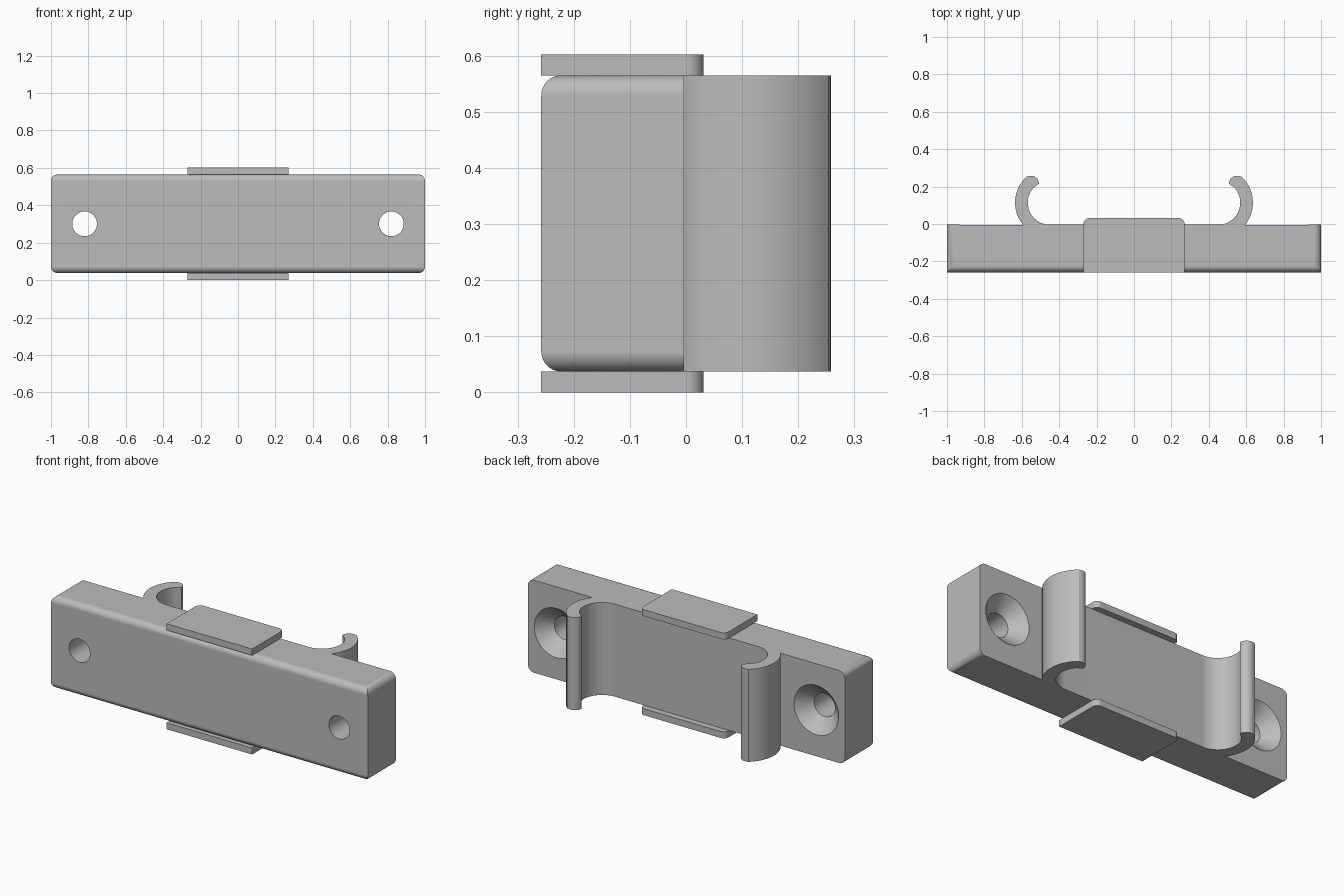
import bpy, bmesh, math
from mathutils import Matrix, Vector

if "Cube" in bpy.data.objects:
    bpy.data.objects.remove(bpy.data.objects["Cube"])

FRONT, BACK = -0.258, -0.004
LOW, HIGH, TOP = 0.037, 0.565, 0.602

grey = bpy.data.materials.new("plain grey")
grey.use_nodes = True
colour = (0.5, 0.5, 0.5, 1)
grey.diffuse_color = colour
grey.node_tree.nodes["Principled BSDF"].inputs["Base Color"].default_value = colour


def arc(cx, cy, r, start, end, steps):
    angles = [math.radians(start + (end - start) * i / steps) for i in range(steps + 1)]
    return [(cx + r * math.cos(a), cy + r * math.sin(a)) for a in angles]


def mirrored(half):
    return half + [(-x, y) for x, y in reversed(half)]


def finish(bm, name):
    bmesh.ops.recalc_face_normals(bm, faces=bm.faces)
    mesh = bpy.data.meshes.new(name)
    bm.to_mesh(mesh)
    bm.free()
    mesh.materials.append(grey)
    ob = bpy.data.objects.new(name, mesh)
    bpy.context.collection.objects.link(ob)
    return ob


def prism(outline, z0, z1):
    bm = bmesh.new()
    face = bm.faces.new([bm.verts.new((x, y, z0)) for x, y in outline])
    new = bmesh.ops.extrude_face_region(bm, geom=[face])["geom"]
    bmesh.ops.translate(bm, vec=(0, 0, z1 - z0),
                        verts=[v for v in new if isinstance(v, bmesh.types.BMVert)])
    return bm


def combine(target, other, operation):
    mod = target.modifiers.new(other.name, "BOOLEAN")
    mod.operation, mod.solver, mod.object = operation, "EXACT", other
    bpy.context.view_layer.objects.active = target
    bpy.ops.object.modifier_apply(modifier=mod.name)
    bpy.data.objects.remove(other)


# Block with two hooked clips, drawn as one outline
half = [(1, FRONT), (1, BACK)]
half += arc(0.45, 0.114, 0.186, -39.4, 49, 20)      # outside of clip
half += arc(0.55, 0.216, 0.042, 70, 180, 10)        # rounded tip
half += arc(0.45, 0.114, 0.118, 41.5, -90, 28)      # inside of clip
bm = prism(mirrored(half), LOW, HIGH)
corners = [e for e in bm.edges
           if all(abs(v.co.x) > 0.99 for v in e.verts)
           and abs(e.verts[0].co.z - e.verts[1].co.z) < 0.01]
bmesh.ops.bevel(bm, geom=corners, offset=0.036, segments=8, profile=0.5, affect="EDGES")
bracket = finish(bm, "clip_bracket")

# Guide tabs above and below
tab = mirrored([(0.27, FRONT)] + arc(0.24, 0.001, 0.03, 0, 90, 8))
for name, z0, z1 in (("lower_tab", 0, LOW), ("upper_tab", HIGH, TOP)):
    combine(bracket, finish(prism(tab, z0, z1), name), "UNION")

# Countersunk screw holes
for x in (-0.82, 0.82):
    bm = bmesh.new()
    profile = [(0, FRONT - 0.1), (0.066, FRONT - 0.1), (0.066, BACK - 0.075),
               (0.141, BACK), (0.141, BACK + 0.05), (0, BACK + 0.05)]
    verts = [bm.verts.new((x + r, y, TOP / 2)) for r, y in profile]
    edges = [bm.edges.new(pair) for pair in zip(verts, verts[1:])]
    bmesh.ops.spin(bm, geom=verts + edges, cent=(x, 0, TOP / 2), axis=(0, 1, 0),
                   angle=math.tau, steps=48)
    bmesh.ops.remove_doubles(bm, verts=bm.verts, dist=0.0001)
    combine(bracket, finish(bm, "screw_hole_cutter"), "DIFFERENCE")

# Smooth curves with crisp edges
bpy.ops.object.select_all(action="DESELECT")
bracket.select_set(True)
bpy.context.view_layer.objects.active = bracket
bpy.ops.object.shade_smooth_by_angle(angle=math.radians(25))
normals = bracket.modifiers.new("flat_face_normals", "WEIGHTED_NORMAL")
normals.keep_sharp = True
